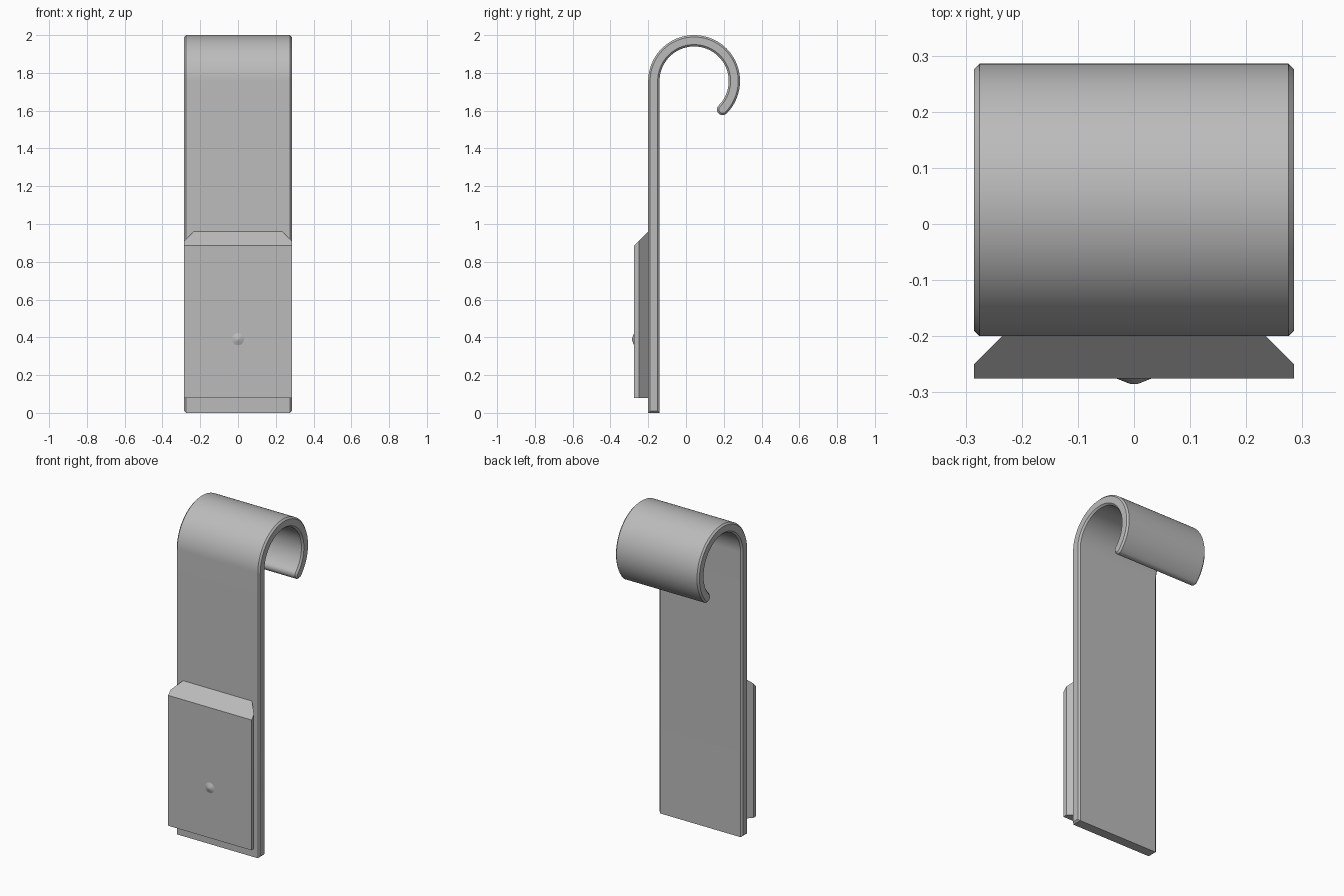
import bpy
import bmesh
from math import cos, sin, pi, radians
from mathutils import Vector, Matrix

old = bpy.data.objects.get("Cube")
if old:
    bpy.data.objects.remove(old, do_unlink=True)

GREY = (0.5, 0.5, 0.5, 1.0)
grey = bpy.data.materials.new("plain_grey")
grey.use_nodes = True
grey.diffuse_color = GREY
grey.node_tree.nodes["Principled BSDF"].inputs["Base Color"].default_value = GREY

HALF = 0.285                  # half width of strap and block
CY, CZ = 0.043, 1.757         # hook centre
R_OUT, R_IN = 0.243, 0.183    # hook radii
FRONT = -0.275                # front face of the block


def arc(cy, cz, r, start, end, steps):
    """Points along an arc in the side plane, angles in degrees."""
    angles = [radians(start + (end - start) * i / steps) for i in range(steps + 1)]
    return [(cy + r * cos(a), cz + r * sin(a)) for a in angles]


def prism(points, direction):
    """Closed profile pushed along a direction; returns its bmesh."""
    bm = bmesh.new()
    face = bm.faces.new([bm.verts.new(p) for p in points])
    moved = bmesh.ops.extrude_face_region(bm, geom=[face])["geom"]
    verts = [g for g in moved if isinstance(g, bmesh.types.BMVert)]
    bmesh.ops.translate(bm, verts=verts, vec=direction)
    bmesh.ops.recalc_face_normals(bm, faces=bm.faces)
    return bm


def finish(bm, name, smooth):
    bmesh.ops.recalc_face_normals(bm, faces=bm.faces)
    mesh = bpy.data.meshes.new(name)
    bm.to_mesh(mesh)
    bm.free()
    mesh.materials.append(grey)
    obj = bpy.data.objects.new(name, mesh)
    bpy.context.collection.objects.link(obj)
    if smooth:
        bpy.ops.object.select_all(action="DESELECT")
        obj.select_set(True)
        bpy.context.view_layer.objects.active = obj
        bpy.ops.object.shade_smooth_by_angle(angle=radians(30))
    return obj


# Strap and hook: one side profile with a rounded tip
mid, tip_r = (R_OUT + R_IN) / 2, (R_OUT - R_IN) / 2
tip = radians(-45)
side = [(CY - R_OUT, 0)]
side += arc(CY, CZ, R_OUT, 180, -45, 60)
side += arc(CY + mid * cos(tip), CZ + mid * sin(tip), tip_r, -45, -225, 12)[1:-1]
side += arc(CY, CZ, R_IN, -45, 180, 60)
side += [(CY - R_IN, 0)]
strap = prism([(-HALF, y, z) for y, z in side], (2 * HALF, 0, 0))

# Chamfer the rims of both side faces
rims = [e for e in strap.edges
        if abs(e.verts[0].co.x - e.verts[1].co.x) < 1e-5]
bmesh.ops.bevel(strap, geom=rims, offset=0.01, segments=1,
                affect="EDGES", clamp_overlap=True)
finish(strap, "hook_strap", True)

# Front block: flared cross-section with a sloping top
half_section = [(0.235, -0.2), (HALF, -0.25), (HALF, FRONT)]
section = half_section + [(-x, y) for x, y in reversed(half_section)]
block = prism([(x, y, 0.08) for x, y in section], (0, 0, 0.9))
cut = bmesh.ops.bisect_plane(block, geom=block.verts[:] + block.edges[:] + block.faces[:],
                             plane_co=(0, FRONT, 0.885), plane_no=(0, -1, 1),
                             clear_outer=True)["geom_cut"]
bmesh.ops.holes_fill(block, edges=[g for g in cut if isinstance(g, bmesh.types.BMEdge)])
finish(block, "front_block", False)

# Small raised point on the block
point = bmesh.new()
rings = []
for radius, out in ((0.032, 0), (0.012, 0.008), (0.005, 0.0105)):
    rings.append([point.verts.new((radius * cos(2 * pi * i / 24), FRONT - out,
                                   0.39 + radius * sin(2 * pi * i / 24)))
                  for i in range(24)])
for low, high in zip(rings, rings[1:]):
    for i in range(24):
        j = (i + 1) % 24
        point.faces.new((low[i], low[j], high[j], high[i]))
point.faces.new(rings[-1])
point.faces.new(rings[0][::-1])
finish(point, "raised_point", True)
